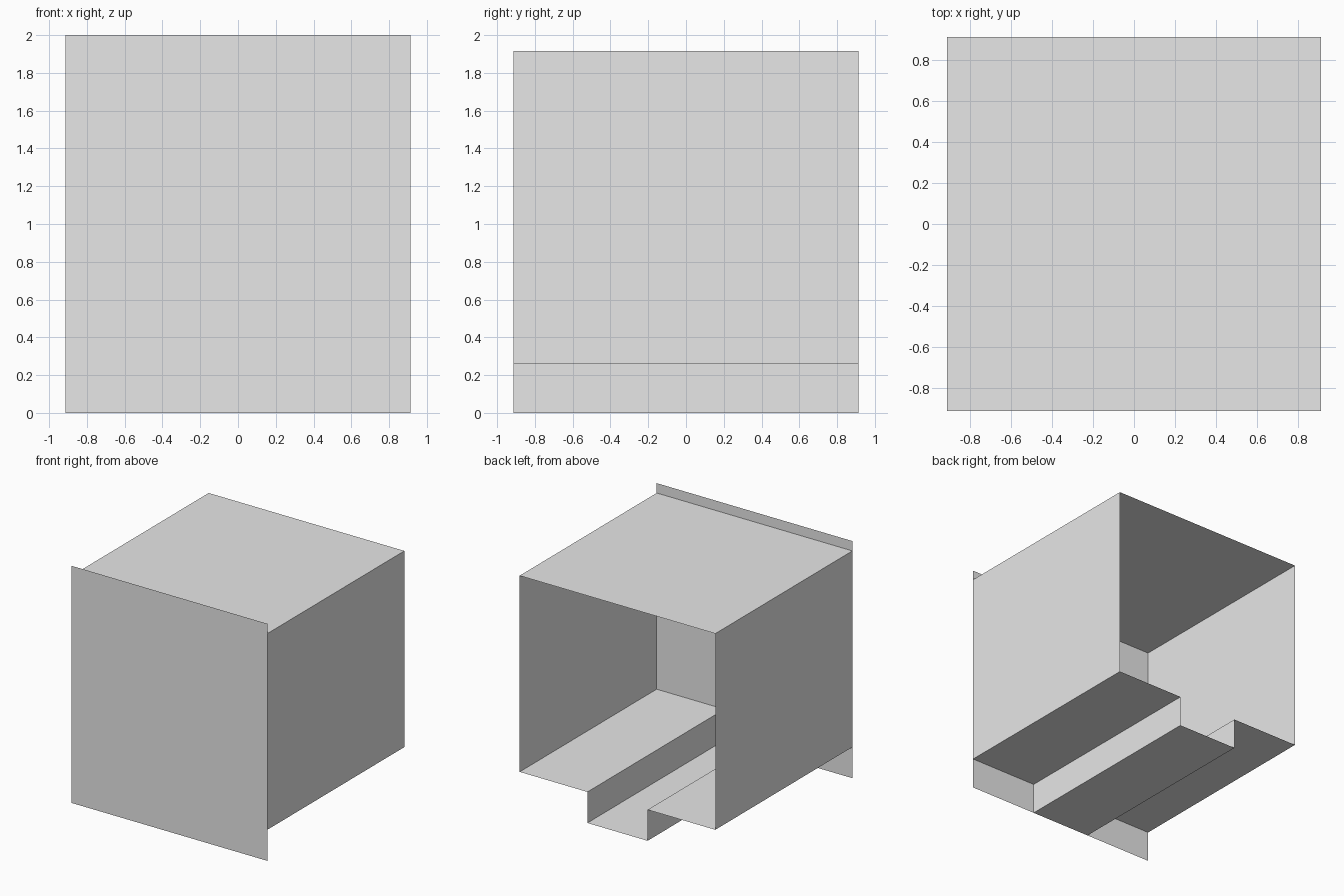
import bpy
import bmesh

cube = bpy.data.objects.get("Cube")
if cube:
    bpy.data.objects.remove(cube, do_unlink=True)

HALF = 0.913        # half width and half depth
TOP, FLOOR = 1.917, 0.262
CHANNEL = 0.281     # half width of the sunken channel

grey = bpy.data.materials.new("plain grey")
grey.use_nodes = True
colour = (0.8, 0.8, 0.8, 1)
grey.diffuse_color = colour
grey.node_tree.nodes["Principled BSDF"].inputs["Base Color"].default_value = colour


def sheet_object(name, bm):
    mesh = bpy.data.meshes.new(name)
    bm.to_mesh(mesh)
    bm.free()
    mesh.materials.append(grey)
    obj = bpy.data.objects.new(name, mesh)
    bpy.context.collection.objects.link(obj)
    return obj


# Open-backed shell: a closed outline with a channel in its floor, swept front to back
half = [(HALF, TOP), (HALF, FLOOR), (CHANNEL, FLOOR), (CHANNEL, 0)]
outline = half + [(-x, z) for x, z in reversed(half)]
bm = bmesh.new()
front = [bm.verts.new((x, -HALF, z)) for x, z in outline]
back = [bm.verts.new((x, HALF, z)) for x, z in outline]
for i in range(len(outline)):
    j = (i + 1) % len(outline)
    bm.faces.new((front[i], front[j], back[j], back[i]))
sheet_object("drawer_shell", bm)

# Front panel, standing above the shell and reaching down to the ground
bm = bmesh.new()
bm.faces.new([bm.verts.new((x, -HALF, z)) for x, z in
              ((-HALF, 0), (HALF, 0), (HALF, 2), (-HALF, 2))])
sheet_object("front_panel", bm)
